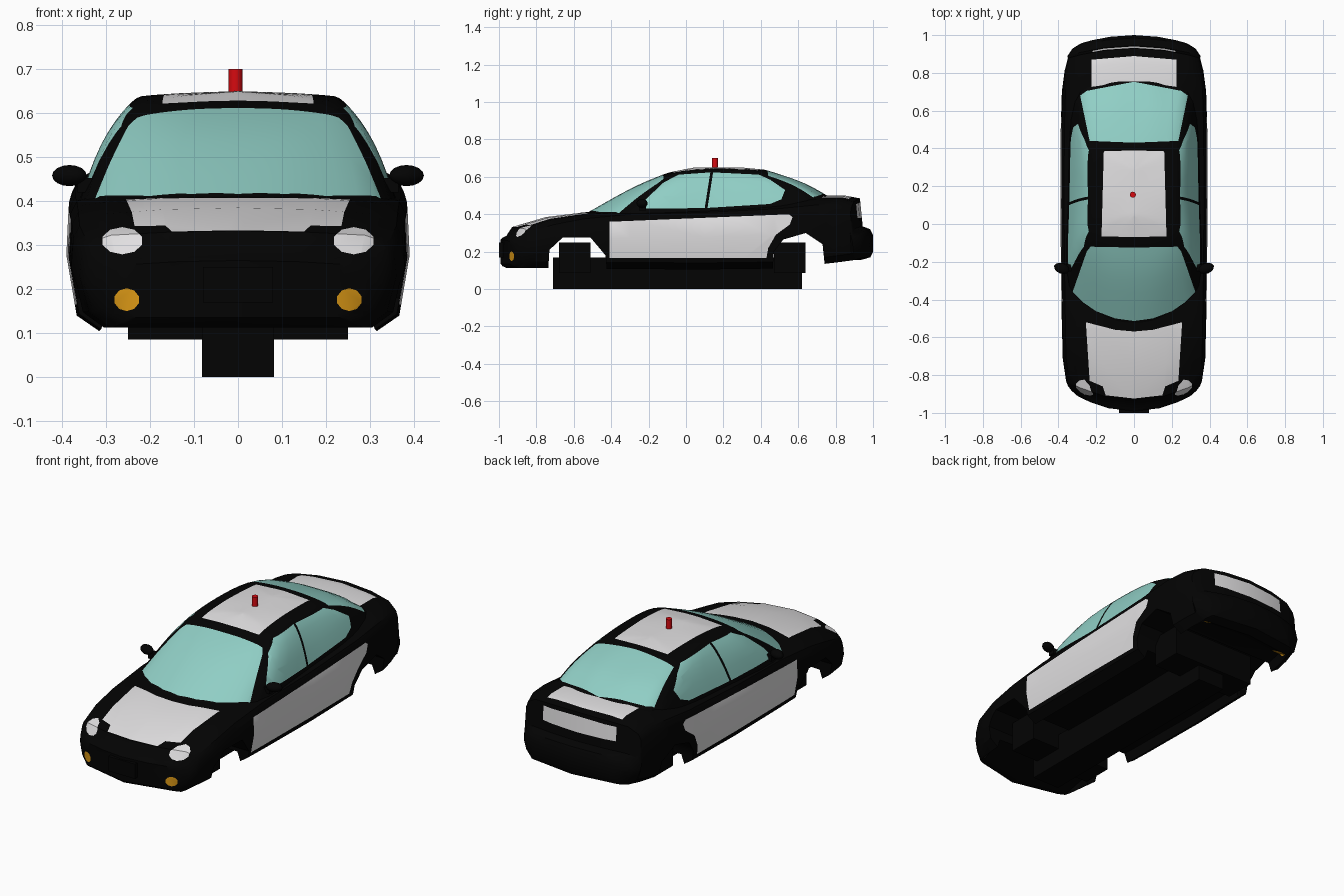
import bpy, bmesh, math
from mathutils import Vector, geometry

if "Cube" in bpy.data.objects:
    bpy.data.objects.remove(bpy.data.objects["Cube"])


def material(name, colour):
    mat = bpy.data.materials.new(name)
    mat.use_nodes = True
    rgba = (*colour, 1)
    mat.diffuse_color = rgba
    mat.node_tree.nodes["Principled BSDF"].inputs["Base Color"].default_value = rgba
    return mat


BLACK = material("black paint", (.001, .001, .001))
WHITE = material("white paint", (.76, .75, .76))
GLASS = material("teal glass", (.28, .62, .56))
AMBER = material("amber lamp", (.72, .32, .008))
RED = material("red beacon", (.68, .003, .005))
PAINTS = [BLACK, WHITE, GLASS, AMBER]


def finish(obj, angle=35):
    """Apply modifiers and shade smoothly with sharp creases."""
    bpy.ops.object.select_all(action='DESELECT')
    bpy.context.view_layer.objects.active = obj
    obj.select_set(True)
    for mod in list(obj.modifiers):
        bpy.ops.object.modifier_apply(modifier=mod.name)
    bpy.ops.object.shade_smooth_by_angle(angle=math.radians(angle))
    return obj


def to_object(bm, name, mats):
    mesh = bpy.data.meshes.new(name)
    bm.to_mesh(mesh)
    bm.free()
    for mat in mats:
        mesh.materials.append(mat)
    obj = bpy.data.objects.new(name, mesh)
    bpy.context.collection.objects.link(obj)
    return obj


def skin(rows, caps=()):
    """Quad surface over a grid of points; caps are index quads on both end rows."""
    bm = bmesh.new()
    grid = [[bm.verts.new(p) for p in row] for row in rows]
    for a, b in zip(grid, grid[1:]):
        for i in range(len(a) - 1):
            bm.faces.new((a[i], a[i + 1], b[i + 1], b[i]))
    for quad in caps:
        for row in (grid[0], grid[-1]):
            bm.faces.new([row[i] for i in quad])
    bmesh.ops.recalc_face_normals(bm, faces=bm.faces)
    top = max(bm.faces, key=lambda f: f.calc_center_median().z)
    if top.normal.z < 0:
        bmesh.ops.reverse_faces(bm, faces=bm.faces)
    return bm


def paint(bm, index, facing, axes, outline):
    """Cut an outline into faces turned towards 'facing' and colour its inside."""
    facing = Vector(facing)
    u, v = axes
    low = [min(p[k] for p in outline) for k in (0, 1)]
    high = [max(p[k] for p in outline) for k in (0, 1)]

    def candidates():
        found = []
        for f in bm.faces:
            us = [w.co[u] for w in f.verts]
            vs = [w.co[v] for w in f.verts]
            if (f.normal.dot(facing) > .2 and max(us) > low[0] and min(us) < high[0]
                    and max(vs) > low[1] and min(vs) < high[1]):
                found.append(f)
        return found

    def inside(c):
        hit = False
        for p, q in zip(outline, outline[1:] + outline[:1]):
            if (p[1] > c[v]) != (q[1] > c[v]):
                if c[u] < p[0] + (q[0] - p[0]) * (c[v] - p[1]) / (q[1] - p[1]):
                    hit = not hit
        return hit

    for p, q in zip(outline, outline[1:] + outline[:1]):
        point, along = Vector(), Vector()
        point[u], point[v] = p
        along[u], along[v] = q[0] - p[0], q[1] - p[1]
        faces = candidates()
        parts = set(faces)
        for f in faces:
            parts.update(f.verts, f.edges)
        bmesh.ops.bisect_plane(bm, geom=list(parts), dist=1e-5, plane_co=point,
                               plane_no=along.cross(facing).normalized())
    for f in candidates():
        if inside(f.calc_center_median()):
            f.material_index = index


def oval(x, z, rx, rz, sides=10):
    turns = [math.tau * (i + .5) / sides for i in range(sides)]
    return [(x + rx * math.cos(t), z + rz * math.sin(t)) for t in turns]


def mirrored(obj):
    mod = obj.modifiers.new("mirror", 'MIRROR')
    mod.merge_threshold = .0005
    return obj


UP, SIDE, BACK, FRONT = (0, 0, 1), (1, 0, 0), (0, 1, 0), (0, -1, 0)


# Lower body: half cross-sections lofted from nose to tail
def section(y, w, floor, shoulder, top):
    r = .05 if abs(y) < .9 else 0
    rise = top - shoulder
    belly = min(.3, (floor + shoulder) / 2 + .02)
    bow = .135 * max(0, (-y - .6) / .4) - .08 * max(0, (y - .7) / .3)
    half = [(0, floor + r), (.77 * w, floor + r), (.81 * w, floor),
            (.94 * w, floor + .035), (w, belly), (.988 * w, shoulder - .03),
            (.95 * w, shoulder), (.8 * w, shoulder + .65 * rise),
            (.45 * w, top - .1 * rise), (0, top)]
    return [(x, y + bow * (x / .38) ** 2, z) for x, z in half]


stations = [
    (-.992, .3, .135, .24, .265), (-.98, .33, .122, .25, .275), (-.96, .35, .113, .27, .285),
    (-.93, .36, .113, .305, .332), (-.75, .379, .113, .345, .385), (-.55, .382, .11, .375, .41),
    (-.3, .386, .107, .4, .425), (.1, .39, .105, .41, .44), (.5, .388, .11, .43, .47),
    (.7, .382, .13, .45, .5), (.85, .367, .145, .455, .5), (.93, .35, .155, .435, .485),
    (.945, .352, .158, .31, .335), (.985, .325, .17, .29, .32), (1, .28, .2, .26, .29)]
bm = skin([section(*s) for s in stations],
          caps=[(i, i + 1, 8 - i, 9 - i) for i in range(4)])
paint(bm, 1, UP, (0, 1), [(-.01, -.57), (.1, -.56), (.255, -.52), (.235, -.83),
                          (.165, -.86), (.15, -.907), (-.01, -.925)])
paint(bm, 1, UP, (0, 1), [(-.01, .72), (.225, .72), (.225, .87), (-.01, .89)])
paint(bm, 1, BACK, (0, 2), [(-.01, .38), (.22, .38), (.22, .455), (-.01, .465)])
paint(bm, 1, SIDE, (1, 2), [(-.41, .165), (-.41, .36), (.55, .4), (.57, .385),
                            (.555, .345), (.48, .29), (.44, .22), (.43, .165)])
paint(bm, 1, FRONT, (0, 2), oval(.263, .31, .047, .031))
paint(bm, 3, FRONT, (0, 2), oval(.253, .176, .029, .026))
body = mirrored(to_object(bm, "body", PAINTS))

# Wheel arches cut straight through
arches = [[(-.74, .05), (-.73, .21), (-.66, .275), (-.51, .275), (-.43, .18), (-.42, .05)],
          [(.46, .05), (.47, .2), (.52, .265), (.64, .3), (.73, .24), (.75, .05)]]
cutters = []
for outline in arches:
    bm = bmesh.new()
    face = bm.faces.new([bm.verts.new((-.6, y, z)) for y, z in outline])
    out = bmesh.ops.extrude_face_region(bm, geom=[face])["geom"]
    bmesh.ops.translate(bm, vec=(1.2, 0, 0),
                        verts=[g for g in out if isinstance(g, bmesh.types.BMVert)])
    bmesh.ops.recalc_face_normals(bm, faces=bm.faces)
    cutter = to_object(bm, "arch_cutter", [BLACK])
    cutter.hide_render = True
    cutters.append(cutter)
    mod = body.modifiers.new("arch", 'BOOLEAN')
    mod.object, mod.operation, mod.solver = cutter, 'DIFFERENCE', 'EXACT'
finish(body)
for cutter in cutters:
    bpy.data.objects.remove(cutter)


# Cabin: smooth rings from belt line up to the roof spine
def spline(points, steps, before, after):
    pts = [before] + points + [after]
    out = [points[0]]
    for a, b, c, d in zip(pts, pts[1:], pts[2:], pts[3:]):
        out += geometry.interpolate_bezier(b, b + (c - a) / 6, c - (d - b) / 6, c, steps + 1)[1:]
    return out


def flip(p):
    return Vector((-p.x, p.y, p.z))


rings = [
    [(0, -.56, .39), (.18, -.51, .39), (.35, -.35, .385), (.355, .1, .4),
     (.32, .68, .45), (.17, .765, .475), (0, .78, .485)],
    [(0, -.3, .535), (.17, -.265, .535), (.3, -.15, .53), (.303, .17, .53),
     (.28, .55, .55), (.15, .62, .565), (0, .635, .565)],
    [(0, -.12, .613), (.14, -.11, .61), (.236, -.05, .612), (.243, .16, .624),
     (.23, .4, .616), (.13, .445, .625), (0, .45, .63)],
    [(0, -.03, .636), (.1, -.02, .634), (.165, .02, .636), (.18, .16, .642),
     (.165, .34, .638), (.09, .38, .638), (0, .39, .641)]]
rings = [[Vector(p) for p in ring] for ring in rings]
rings.append([Vector((0, .16 + (p.y - .16) * .6, .65)) for p in rings[-1]])
rows = [spline(r, 4, flip(r[1]), flip(r[-2])) for r in rings]
columns = [spline(list(c), 4, c[0], c[-1]) for c in zip(*rows)]
bm = skin(list(zip(*columns)))
paint(bm, 2, UP, (0, 1), [(-.01, -.515), (.1, -.5), (.2, -.462), (.27, -.415), (.325, -.36),
                          (.25, -.145), (.23, -.12), (-.01, -.125)])
paint(bm, 2, UP, (0, 1), [(-.01, .755), (.25, .705), (.285, .68), (.235, .44), (-.01, .43)])
paint(bm, 1, UP, (0, 1), [(-.01, -.07), (.172, -.065), (.16, .385), (-.01, .39)])
paint(bm, 2, SIDE, (1, 2), [(-.25, .43), (-.21, .485), (-.12, .57), (-.04, .612),
                            (.13, .624), (.1, .433)])
paint(bm, 2, SIDE, (1, 2), [(.115, .434), (.145, .624), (.39, .612), (.45, .585),
                            (.53, .53), (.51, .48), (.45, .455)])
finish(mirrored(to_object(bm, "cabin", PAINTS)), 50)


# Small parts
def box(name, low, high):
    bpy.ops.mesh.primitive_cube_add(size=1)
    obj = bpy.context.object
    obj.name = name
    obj.location = [(a + b) / 2 for a, b in zip(low, high)]
    obj.scale = [b - a for a, b in zip(low, high)]
    obj.data.materials.append(BLACK)


box("chassis_spine", (-.082, -.71, 0), (.082, .62, .168))
box("front_axle_block", (-.25, -.68, .085), (.25, -.51, .25))
box("rear_axle_block", (-.25, .47, .085), (.25, .64, .25))
box("front_plate", (-.08, -1, .17), (.08, -.97, .25))

for side, sign in (("left", 1), ("right", -1)):
    bpy.ops.mesh.primitive_uv_sphere_add(segments=12, ring_count=8, rotation=(0, 0, sign * .35),
                                         location=(sign * .383, -.235, .458))
    mirror = bpy.context.object
    mirror.name = side + "_mirror"
    mirror.scale = (.042, .028, .024)
    mirror.data.materials.append(BLACK)
    finish(mirror, 60)
    box(side + "_mirror_stalk", (sign * .343 - .022, -.25, .42), (sign * .343 + .022, -.215, .452))

bpy.ops.mesh.primitive_cylinder_add(vertices=16, radius=.016, depth=.07, location=(-.006, .155, .665))
beacon = bpy.context.object
beacon.name = "roof_beacon"
beacon.data.materials.append(RED)
finish(beacon)
